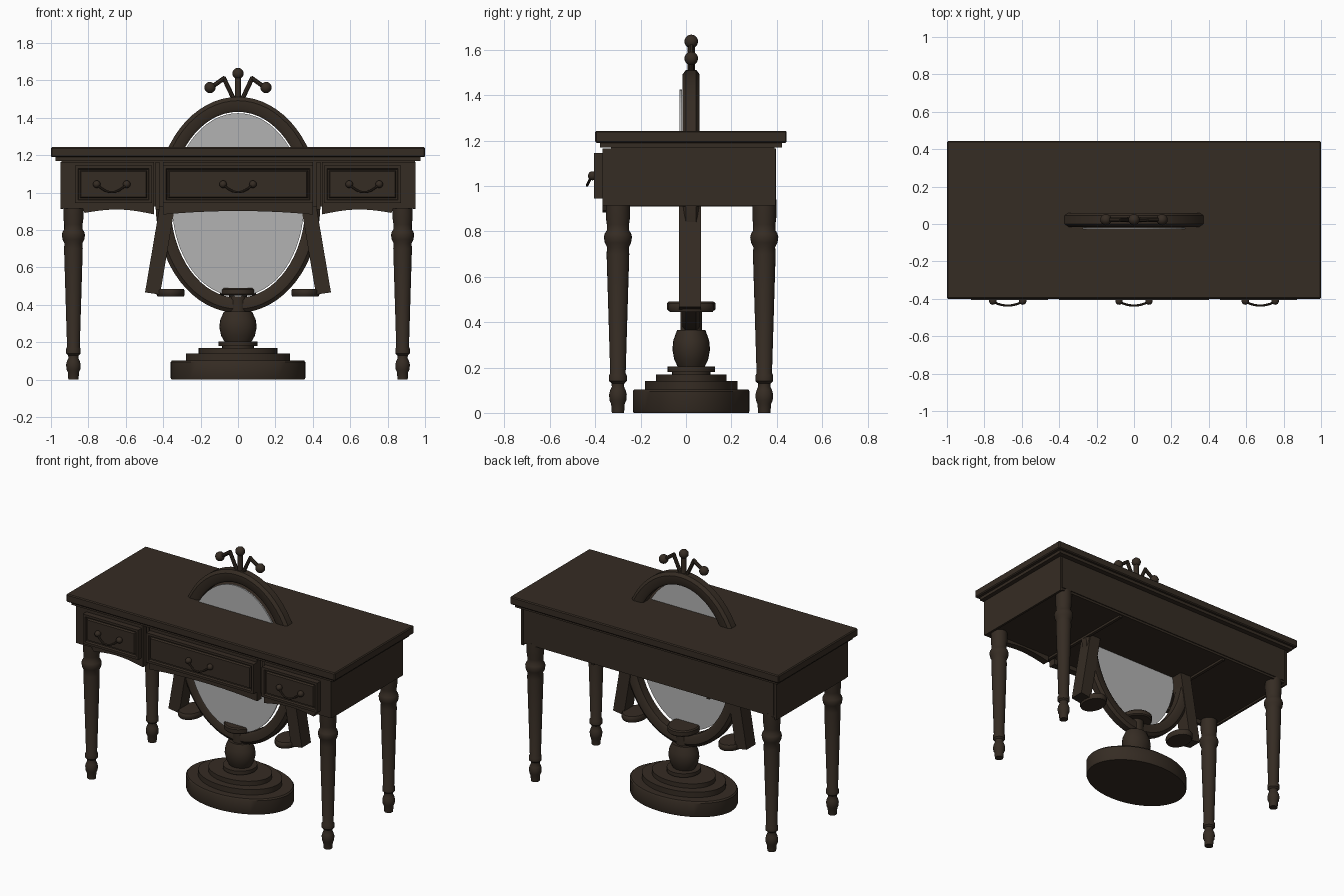
import bpy, bmesh, math
from mathutils import Vector, Matrix

cube = bpy.data.objects.get("Cube")
if cube:
    bpy.data.objects.remove(cube)


def material(name, rgb, rough):
    m = bpy.data.materials.new(name)
    m.use_nodes = True
    m.diffuse_color = (*rgb, 1)
    node = m.node_tree.nodes["Principled BSDF"]
    node.inputs["Base Color"].default_value = (*rgb, 1)
    node.inputs["Roughness"].default_value = rough
    return m


WOOD = material("dark wood", (0.036, 0.025, 0.017), 0.6)
GLASS = material("mirror grey", (0.45, 0.45, 0.45), 0.4)
MID = 0.023  # depth position of the mirror and its stand


def finish(name, bm, mat=WOOD, smooth=False):
    bmesh.ops.recalc_face_normals(bm, faces=bm.faces)
    me = bpy.data.meshes.new(name)
    bm.to_mesh(me)
    bm.free()
    ob = bpy.data.objects.new(name, me)
    bpy.context.collection.objects.link(ob)
    me.materials.append(mat)
    if smooth:
        bpy.ops.object.select_all(action='DESELECT')
        ob.select_set(True)
        bpy.context.view_layer.objects.active = ob
        bpy.ops.object.shade_smooth_by_angle(angle=math.radians(35))
    return ob


def box(name, x0, x1, y0, y1, z0, z1, bevel=0):
    bm = bmesh.new()
    size = Matrix.Diagonal((x1 - x0, y1 - y0, z1 - z0, 1))
    mid = Matrix.Translation(((x0 + x1) / 2, (y0 + y1) / 2, (z0 + z1) / 2))
    bmesh.ops.create_cube(bm, size=1, matrix=mid @ size)
    if bevel:
        bmesh.ops.bevel(bm, geom=bm.edges[:], offset=bevel, segments=1, affect='EDGES')
    return finish(name, bm)


def loft(bm, rings, closed=False):
    """Bridge rings of points; cap both ends unless the chain is closed."""
    loops = [[bm.verts.new(p) for p in ring] for ring in rings]
    n = len(loops[0])
    pairs = list(zip(loops, loops[1:]))
    if closed:
        pairs.append((loops[-1], loops[0]))
    for a, b in pairs:
        for i in range(n):
            j = (i + 1) % n
            bm.faces.new((a[i], a[j], b[j], b[i]))
    if not closed:
        bm.faces.new(loops[0])
        bm.faces.new(loops[-1])


def lathe(name, profile, x, y, depth=1.0, n=24):
    """Turned part from (radius, z) pairs; depth squashes it along y."""
    bm = bmesh.new()
    turn = [math.tau * i / n for i in range(n)]
    loft(bm, [[(x + r * math.cos(t), y + depth * r * math.sin(t), z) for t in turn]
              for r, z in profile])
    return finish(name, bm, smooth=True)


def prism(name, outline, y0, y1, mat=WOOD):
    """Extrude an (x, z) outline along y."""
    bm = bmesh.new()
    loft(bm, [[(x, y, z) for x, z in outline] for y in (y0, y1)])
    return finish(name, bm, mat)


def ball(name, x, y, z, r):
    bm = bmesh.new()
    bmesh.ops.create_uvsphere(bm, u_segments=16, v_segments=10, radius=r,
                              matrix=Matrix.Translation((x, y, z)))
    return finish(name, bm, smooth=True)


def rod(name, points, r, n=8):
    bm = bmesh.new()
    pts = [Vector(p) for p in points]
    rings = []
    for i, p in enumerate(pts):
        d = (pts[min(i + 1, len(pts) - 1)] - pts[max(i - 1, 0)]).normalized()
        u = d.cross(Vector((0.1, 1, 0.2))).normalized()
        v = d.cross(u)
        rings.append([p + r * (u * math.cos(math.tau * k / n) + v * math.sin(math.tau * k / n))
                      for k in range(n)])
    loft(bm, rings)
    return finish(name, bm, smooth=True)


def drawer(name, x0, x1):
    """Drawer front with a raised border, a groove and a raised field."""
    bm = bmesh.new()
    loft(bm, [[(x0, y, 0.945), (x1, y, 0.945), (x1, y, 1.145), (x0, y, 1.145)]
              for y in (-0.36, -0.405)])
    bm.faces.ensure_lookup_table()
    face = min(bm.faces, key=lambda f: f.calc_center_median().y)
    bmesh.ops.recalc_face_normals(bm, faces=bm.faces)
    for width, lift in ((0.022, 0), (0.006, -0.014), (0.01, 0), (0.008, 0.012)):
        bmesh.ops.inset_region(bm, faces=[face], thickness=width, depth=lift)
    finish(name, bm)


def handle(x):
    for s in (-1, 1):
        ball("handle_knob", x + s * 0.08, -0.412, 1.045, 0.02)
    path = []
    for i in range(13):
        t = i / 6 - 1
        sag = 1 - t * t
        path.append((x + 0.08 * t, -0.415 - 0.021 * sag, 1.045 - 0.042 * sag))
    rod("handle_pull", path, 0.006)


# Table top and body
box("table_top", -1, 1, -0.4, 0.444, 1.19, 1.243, 0.006)
box("top_moulding", -0.975, 0.975, -0.38, 0.424, 1.17, 1.19)
box("table_body", -0.945, 0.945, -0.33, 0.39, 0.925, 1.17)
box("back_panel", -0.93, 0.93, 0.38, 0.396, 0.94, 1.165)
for s in (-1, 1):
    x0, x1 = sorted((s * 0.935, s * 0.95))
    box("side_panel", x0, x1, -0.35, 0.395, 0.913, 1.165)
    x0, x1 = sorted((s * 0.42, s * 0.44))
    box("divider", x0, x1, -0.345, 0.38, 0.91, 1.165)

# Front facade with scalloped lower edges
arch = [(x / 10 * 0.4, 0.902 - 0.019 * (x / 10) ** 2) for x in range(-10, 11)]
prism("centre_facade", arch + [(0.4, 1.165), (-0.4, 1.165)], -0.367, -0.32)
for s in (-1, 1):
    curve = [(0.95, 0.915), (0.83, 0.915), (0.82, 0.892)]
    curve += [(0.82 - 0.037 * i, 0.892 - 0.008 * i / 10 + 0.022 * math.sin(math.pi * i / 10))
              for i in range(1, 11)]
    curve += [(0.45, 1.165), (0.95, 1.165)]
    prism("side_facade", [(s * x, z) for x, z in curve], -0.367, -0.32)

# Drawers and handles
drawer("centre_drawer", -0.4, 0.4)
drawer("right_drawer", -0.872, -0.46)
drawer("left_drawer", 0.46, 0.872)
for x in (-0.675, 0, 0.675):
    handle(x)

# Turned legs
leg = [(0.027, 0), (0.03, 0.04), (0.037, 0.055), (0.039, 0.08), (0.034, 0.1),
       (0.027, 0.115), (0.028, 0.13), (0.039, 0.14), (0.039, 0.165), (0.034, 0.175),
       (0.05, 0.7), (0.048, 0.73), (0.058, 0.75), (0.062, 0.775), (0.058, 0.79),
       (0.049, 0.805), (0.049, 0.83), (0.053, 0.86), (0.053, 0.94)]
for sx in (-1, 1):
    for y, place in ((-0.3, "front"), (0.345, "back")):
        lathe(place + "_leg", leg, sx * 0.88, y)

# Mirror frame: chamfered section swept round an oval
section = [(0, -0.005), (0.015, -0.015), (0.06, -0.015), (0.08, 0),
           (0.08, 0.045), (0.06, 0.06), (0.015, 0.06), (0, 0.05)]
CZ = 0.935
rings = []
for i in range(64):
    t = math.tau * i / 64
    rings.append([((0.36 + w) * math.cos(t), y, CZ + (0.497 + w) * math.sin(t))
                  for w, y in section])
bm = bmesh.new()
loft(bm, rings, closed=True)
finish("mirror_frame", bm, smooth=True)
oval = [(0.352 * math.cos(math.tau * i / 64), CZ + 0.49 * math.sin(math.tau * i / 64))
        for i in range(64)]
prism("mirror_glass", oval, -0.028, -0.018, GLASS)

# Slanted struts beside the mirror, with round foot pads
for s in (-1, 1):
    outline = [(0.497, 0.467), (0.417, 0.455), (0.335, 0.94), (0.415, 0.95)]
    prism("mirror_strut", [(s * x, z) for x, z in outline], -0.03, 0.066)
    lathe("strut_pad", [(0.07, 0.445), (0.075, 0.455), (0.075, 0.475), (0.07, 0.485)],
          s * 0.36, MID, 1.35)

# Pedestal: stepped oval base, vase and neck
lathe("base_plinth", [(0.355, 0), (0.36, 0.01), (0.36, 0.095), (0.352, 0.104)], 0, MID, 0.715, 48)
lathe("base_step", [(0.278, 0.1), (0.278, 0.14)], 0, MID, 0.735, 48)
lathe("base_upper_step", [(0.21, 0.14), (0.21, 0.17)], 0, MID, 0.74, 48)
lathe("base_core", [(0.085, 0.16), (0.085, 0.185)], 0, MID)
lathe("collar", [(0.105, 0.18), (0.105, 0.205)], 0, MID)
lathe("vase", [(0.07, 0.2), (0.09, 0.235), (0.1, 0.28), (0.095, 0.32), (0.075, 0.365)],
      0, MID, 0.83)
lathe("neck", [(0.047, 0.35), (0.047, 0.46)], 0, MID)
lathe("neck_plate", [(0.09, 0.45), (0.097, 0.457), (0.097, 0.483), (0.09, 0.49)], 0, MID, 1.1)

# Crest ornament
rod("crest_stem", [(0, MID, 1.49), (0, MID, 1.62)], 0.017, 12)
ball("crest_ball", 0, MID, 1.637, 0.03)
for s in (-1, 1):
    rod("crest_inner_arm", [(s * 0.025, MID, 1.505), (s * 0.078, MID, 1.617)], 0.012)
    rod("crest_outer_arm", [(s * 0.07, MID, 1.615), (s * 0.14, MID, 1.565)], 0.012)
    ball("crest_side_ball", s * 0.15, MID, 1.562, 0.03)
